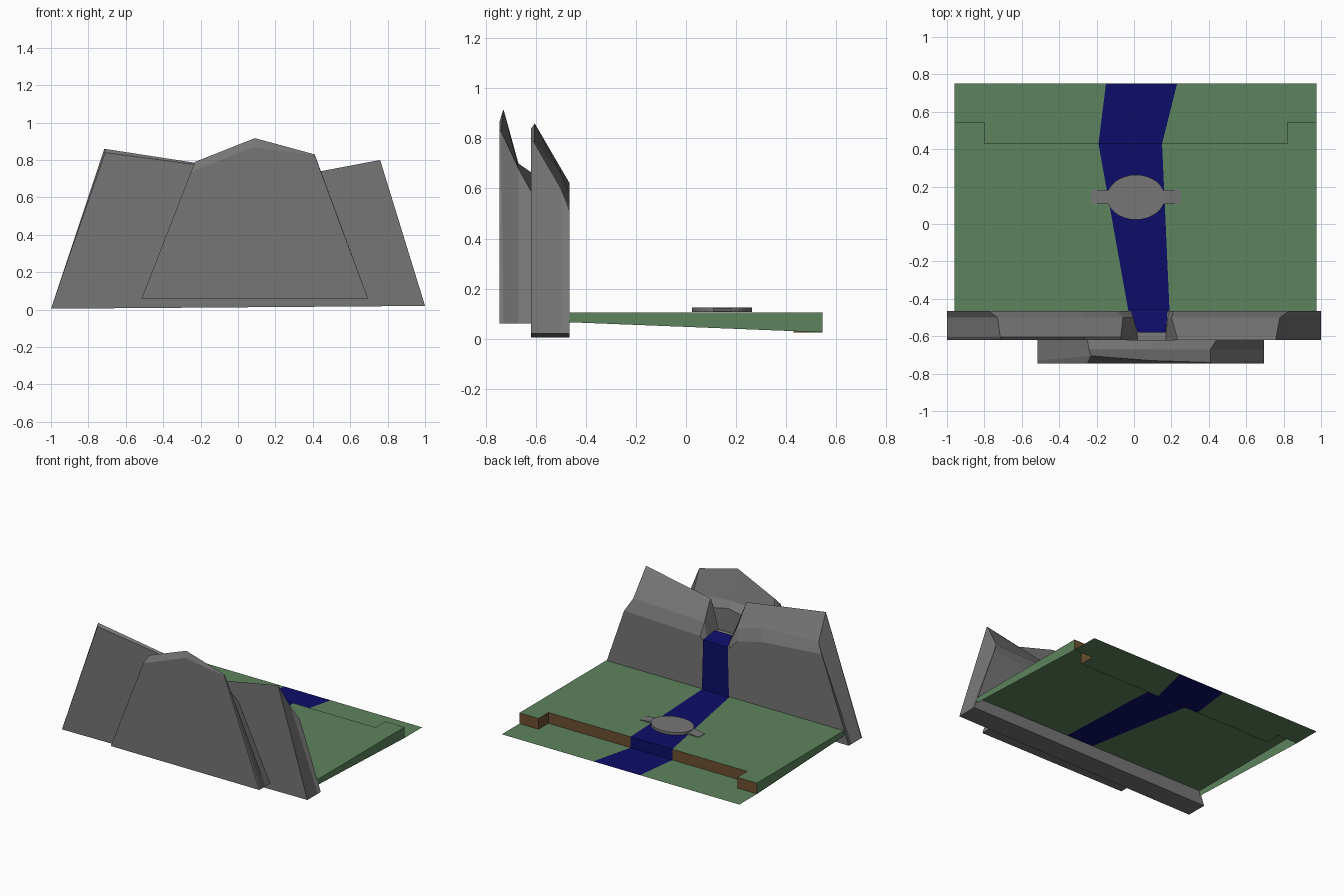
import bpy, bmesh, math

cube = bpy.data.objects.get("Cube")
if cube:
    bpy.data.objects.remove(cube)


def material(name, rgb):
    m = bpy.data.materials.new(name)
    m.use_nodes = True
    color = (*rgb, 1)
    m.diffuse_color = color
    bsdf = next(n for n in m.node_tree.nodes if n.type == 'BSDF_PRINCIPLED')
    bsdf.inputs["Base Color"].default_value = color
    return m


rock = material("rock grey", (0.18, 0.18, 0.18))
grass = material("grass green", (0.11, 0.23, 0.11))
water = material("water blue", (0.004, 0.004, 0.14))
earth = material("earth brown", (0.15, 0.08, 0.03))


def finish(bm, name, mats, recalc=True):
    if recalc:
        bmesh.ops.recalc_face_normals(bm, faces=bm.faces[:])
    mesh = bpy.data.meshes.new(name)
    bm.to_mesh(mesh)
    bm.free()
    for m in mats:
        mesh.materials.append(m)
    ob = bpy.data.objects.new(name, mesh)
    bpy.context.collection.objects.link(ob)
    return ob


def loft(name, rows, mat, closed=True):
    """Skin rows of equal point count; closed adds end caps and a base."""
    bm = bmesh.new()
    grid = [[bm.verts.new(p) for p in row] for row in rows]
    n = len(grid[0])
    for a, b in zip(grid, grid[1:]):
        for i in range(n if closed else n - 1):
            j = (i + 1) % n
            bm.faces.new((a[i], a[j], b[j], b[i]))
    if closed:
        bm.faces.new(grid[0])
        bm.faces.new(grid[-1])
    return finish(bm, name, [mat])


def section(y, points):
    return [(x, y, z) for x, z in points]


# Twin peaks with a gap for the waterfall
left_foot, right_foot = (-1, 0.005), (1, 0.02)
ridge = [
    (-0.62, [(-0.71, 0.84), (-0.26, 0.78), (-0.07, 0.75), (0.02, 0.49),
             (0.17, 0.49), (0.23, 0.70), (0.76, 0.80)]),
    (-0.605, [(-0.715, 0.86), (-0.26, 0.79), (-0.07, 0.76), (0.02, 0.49),
              (0.17, 0.49), (0.23, 0.69), (0.76, 0.78)]),
    (-0.50, [(-0.73, 0.68), (-0.26, 0.66), (-0.06, 0.60), (0.0, 0.475),
             (0.18, 0.475), (0.20, 0.58), (0.78, 0.60)]),
    (-0.465, [(-0.78, 0.62), (-0.30, 0.58), (-0.09, 0.53), (-0.03, 0.465),
              (0.19, 0.465), (0.21, 0.49), (0.83, 0.51)]),
]
loft("twin_peaks", [section(y, [left_foot] + p + [right_foot]) for y, p in ridge], rock)

# Single peak standing in front
a, b = (-0.515, 0.06), (0.695, 0.06)
loft("front_peak", [
    section(-0.745, [a, (-0.25, 0.74), (0.09, 0.87), (0.41, 0.825), b]),
    [(a[0], -0.73, a[1]), (-0.23, -0.705, 0.79), (0.09, -0.73, 0.917),
     (0.41, -0.74, 0.83), (b[0], -0.73, b[1])],
    section(-0.67, [a, (-0.24, 0.68), (0.09, 0.70), (0.41, 0.68), b]),
    section(-0.62, [a, (-0.25, 0.60), (0.09, 0.665), (0.44, 0.59), b]),
], rock)

# Ground: upper terrace, stepped bank and lower meadow, crossed by the river
back, shelf, notch, edge = -0.465, 0.43, 0.545, 0.75
high, low = 0.105, 0.025
columns = [  # x at mountain, x at step, x at far edge, y of step
    (-0.96, -0.96, -0.96, notch), (-0.80, -0.80, -0.80, notch),
    (-0.80, -0.80, -0.80, shelf), (-0.03, -0.19, -0.15, shelf),
    (0.19, 0.15, 0.23, shelf), (0.82, 0.82, 0.82, shelf),
    (0.82, 0.82, 0.82, notch), (0.975, 0.975, 0.975, notch),
]
bm = bmesh.new()
grid = [[bm.verts.new(p) for p in ((x0, back, high), (x1, y, high),
                                   (x1, y, low), (x2, edge, low))]
        for x0, x1, x2, y in columns]
for c, (l, r) in enumerate(zip(grid, grid[1:])):
    for k in range(3):
        if k != 1 and c in (1, 5):      # notch sides only have a bank
            continue
        f = bm.faces.new((l[k], l[k + 1], r[k + 1], r[k]))
        f.material_index = 1 if c == 3 else (2 if k == 1 else 0)
for side, flip in ((grid[0], False), (grid[-1], True)):
    foot = bm.verts.new((side[0].co.x, back, 0.065))
    loop = [side[0], foot, side[2], side[1]]
    bm.faces.new(loop[::-1] if flip else loop)
finish(bm, "ground", [grass, water, earth], recalc=False)

# Waterfall
loft("waterfall", [
    [(-0.03, -0.457, high), (0.19, -0.457, high)],
    [(-0.02, -0.457, 0.472), (0.18, -0.457, 0.472)],
    [(0.02, -0.58, 0.498), (0.17, -0.58, 0.498)],
], water, closed=False)

# Bridge: oval deck with sloping approaches
bm = bmesh.new()
bmesh.ops.create_cone(bm, cap_ends=True, segments=32, radius1=1, radius2=1, depth=1)
for v in bm.verts:
    v.co = (0.01 + 0.155 * v.co.x, 0.143 + 0.12 * v.co.y, 0.1155 + 0.019 * v.co.z)
finish(bm, "bridge_deck", [rock])
ramp = [(-0.23, 0.106), (-0.23, 0.109), (-0.13, 0.121),
        (0.15, 0.121), (0.25, 0.109), (0.25, 0.106)]
loft("bridge_approaches", [section(0.108, ramp), section(0.182, ramp)], rock)
